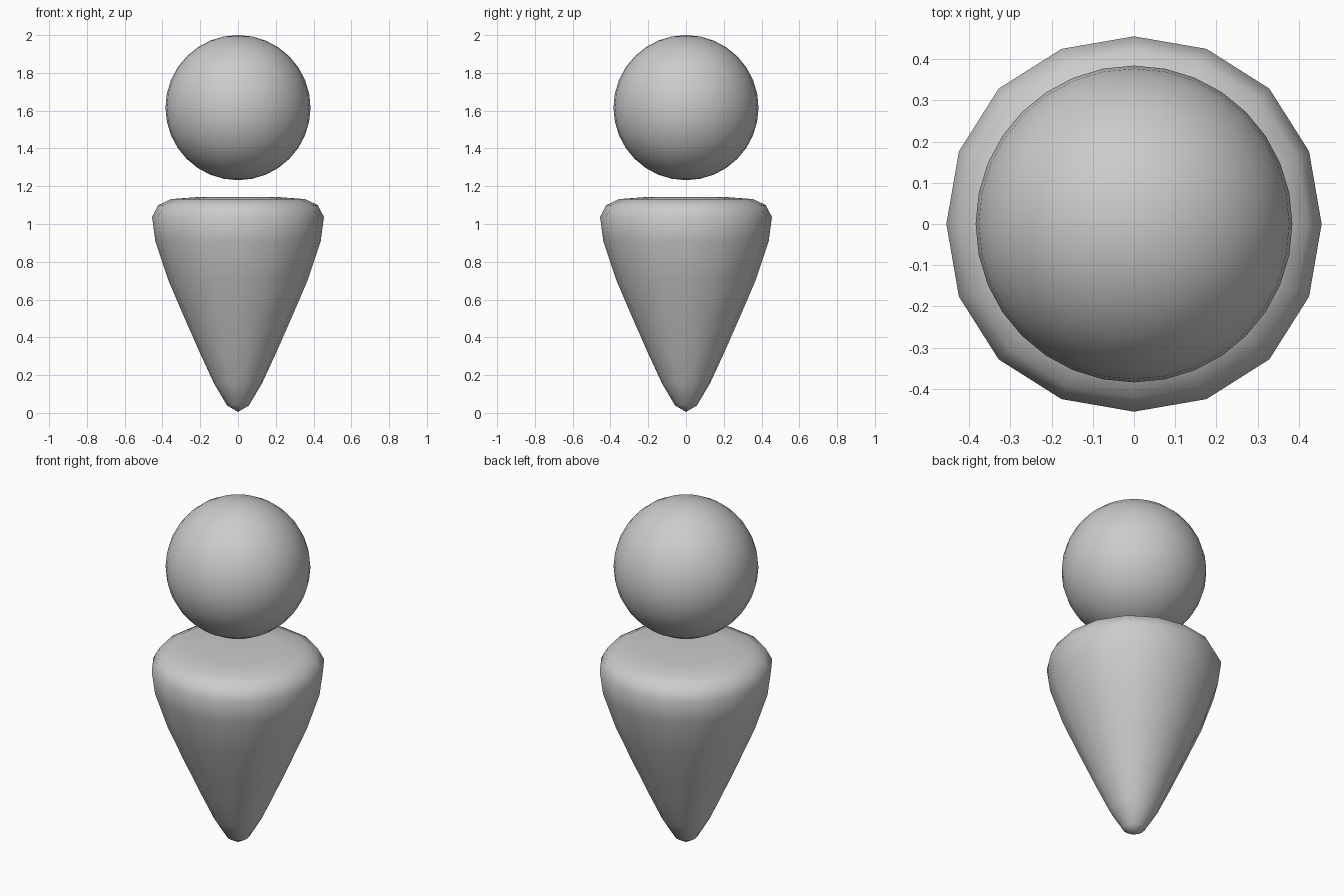
import bpy
import bmesh
import math
from mathutils import Matrix

cube = bpy.data.objects.get("Cube")
if cube:
    bpy.data.objects.remove(cube, do_unlink=True)

# Single plain grey
GREY = (0.6, 0.6, 0.6, 1.0)
grey = bpy.data.materials.new("plain grey")
grey.use_nodes = True
grey.diffuse_color = GREY
grey.node_tree.nodes["Principled BSDF"].inputs["Base Color"].default_value = GREY


def finish(name, bm):
    """Turn a bmesh into a smooth grey object."""
    bmesh.ops.recalc_face_normals(bm, faces=bm.faces)
    for face in bm.faces:
        face.smooth = True
    mesh = bpy.data.meshes.new(name)
    bm.to_mesh(mesh)
    bm.free()
    mesh.materials.append(grey)
    obj = bpy.data.objects.new(name, mesh)
    bpy.context.collection.objects.link(obj)
    return obj


# Head: floating ball
bm = bmesh.new()
bmesh.ops.create_uvsphere(bm, u_segments=32, v_segments=16, radius=0.384,
                          matrix=Matrix.Translation((0, 0, 1.616)))
finish("head", bm)

# Body: rounded upside-down cone, turned from a (radius, height) profile
profile = [(0, 0.005), (0.058, 0.04), (0.127, 0.156), (0.2, 0.314),
           (0.285, 0.507), (0.37, 0.705), (0.438, 0.91), (0.455, 1.037),
           (0.422, 1.1), (0.354, 1.132), (0.22, 1.142), (0, 1.143)]
bm = bmesh.new()
verts = [bm.verts.new((r, 0, z)) for r, z in profile]
edges = [bm.edges.new(pair) for pair in zip(verts, verts[1:])]
bmesh.ops.spin(bm, geom=verts + edges, cent=(0, 0, 0), axis=(0, 0, 1),
               angle=math.tau, steps=16, use_merge=True)
bmesh.ops.remove_doubles(bm, verts=bm.verts, dist=0.0005)
# The corners between the axes stand out slightly further
for v in bm.verts:
    bulge = 1 + 0.02 * math.sin(2 * math.atan2(v.co.y, v.co.x)) ** 2
    v.co.x *= bulge
    v.co.y *= bulge
finish("body", bm)
